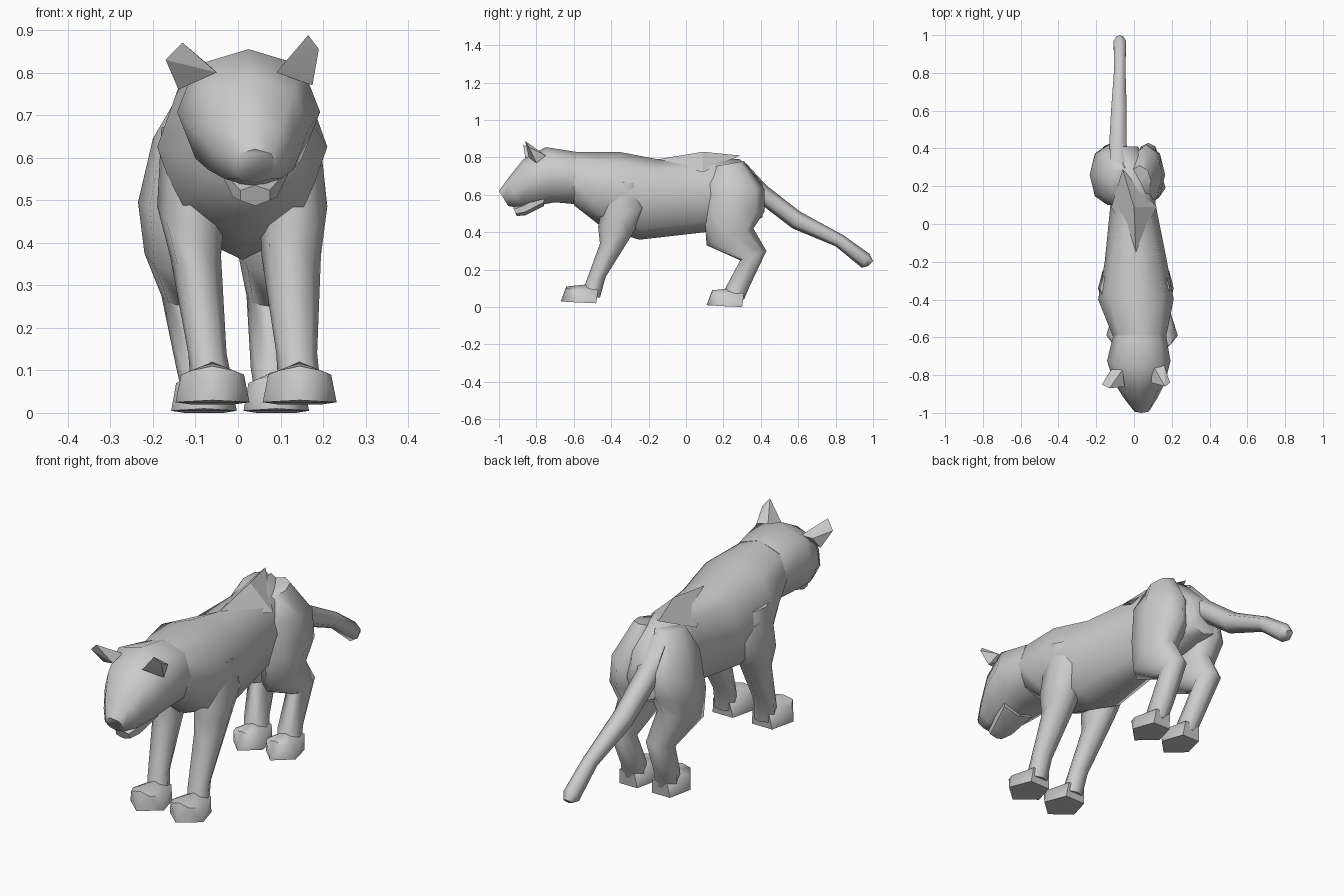
import bpy, bmesh, math


def finish(name, bm, angle):
    bmesh.ops.recalc_face_normals(bm, faces=bm.faces)
    me = bpy.data.meshes.new(name)
    bm.to_mesh(me)
    bm.free()
    ob = bpy.data.objects.new(name, me)
    bpy.context.collection.objects.link(ob)
    bpy.ops.object.select_all(action='DESELECT')
    ob.select_set(True)
    bpy.context.view_layer.objects.active = ob
    bpy.ops.object.shade_smooth_by_angle(angle=math.radians(angle))
    return ob


def loft(name, rings, sides=8, angle=62, square=1.0):
    """Each ring: first (y, z), opposite (y, z), centre x, half width."""
    bm = bmesh.new()
    loops = []
    for (ay, az), (by, bz), cx, rx in rings:
        loop = []
        for i in range(sides):
            t = 2 * math.pi * i / sides
            c, s = (math.copysign(abs(round(f(t), 6)) ** square, f(t))
                    for f in (math.cos, math.sin))
            loop.append(bm.verts.new((cx + rx * s,
                                      (ay + by) / 2 + (ay - by) / 2 * c,
                                      (az + bz) / 2 + (az - bz) / 2 * c)))
        loops.append(loop)
    for a, b in zip(loops, loops[1:]):
        for i in range(sides):
            j = (i + 1) % sides
            bm.faces.new((a[i], a[j], b[j], b[i]))
    bm.faces.new(loops[0])
    bm.faces.new(loops[-1])
    return finish(name, bm, angle)


def hull(name, pts, angle=60):
    bm = bmesh.new()
    for p in pts:
        bm.verts.new(p)
    bmesh.ops.convex_hull(bm, input=bm.verts)
    loose = [v for v in bm.verts if not v.link_faces]
    bmesh.ops.delete(bm, geom=loose, context='VERTS')
    return finish(name, bm, angle)


def paw(name, cx, y, z, w):
    pts = []
    for s in (-1, 1):
        pts += [(cx + s * w, y + 0.08, z + 0.005), (cx + s * w * 0.6, y + 0.19, z),
                (cx + s * w * 0.85, y + 0.08, z + 0.07),
                (cx + s * w * 0.55, y + 0.03, z + 0.08),
                (cx + s * w * 0.5, y + 0.20, z + 0.07)]
    pts += [(cx, y, z + 0.01), (cx, y + 0.03, z + 0.09), (cx, y + 0.13, z + 0.10)]
    hull(name, pts)


# Torso from neck to rump
loft("torso", [
    ((-0.60, 0.83), (-0.60, 0.545), 0.03, 0.14),
    ((-0.36, 0.83), (-0.44, 0.42), 0.01, 0.20),
    ((-0.15, 0.79), (-0.25, 0.36), 0.01, 0.165),
    ((0.10, 0.80), (0.10, 0.40), -0.005, 0.12),
    ((0.29, 0.79), (0.28, 0.42), -0.03, 0.13),
    ((0.41, 0.66), (0.41, 0.48), -0.06, 0.08)], square=0.9)

# Raised ridge over the hips
hull("hip_ridge", [(0.01, -0.15, 0.79), (-0.12, 0.09, 0.72), (0.12, 0.09, 0.72),
                   (0.0, 0.09, 0.83), (-0.06, 0.29, 0.81)], 15)

# Head and lower jaw
loft("head", [
    ((-0.59, 0.83), (-0.59, 0.55), 0.03, 0.14),
    ((-0.75, 0.855), (-0.70, 0.56), 0.025, 0.168),
    ((-0.87, 0.79), (-0.81, 0.54), 0.03, 0.135),
    ((-0.95, 0.69), (-0.89, 0.53), 0.035, 0.09),
    ((-1.00, 0.62), (-0.95, 0.54), 0.04, 0.05)], square=0.85)
loft("lower_jaw", [
    ((-0.76, 0.62), (-0.76, 0.54), 0.04, 0.09),
    ((-0.87, 0.56), (-0.86, 0.49), 0.04, 0.06),
    ((-0.925, 0.535), (-0.905, 0.487), 0.04, 0.04)], 6)

# Ears
hull("left_ear", [(-0.17, -0.85, 0.83), (-0.13, -0.87, 0.87), (-0.05, -0.86, 0.80),
                  (-0.14, -0.80, 0.76), (-0.12, -0.77, 0.81), (-0.06, -0.77, 0.81)], 20)
hull("right_ear", [(0.19, -0.84, 0.855), (0.165, -0.86, 0.888), (0.09, -0.84, 0.80),
                   (0.175, -0.80, 0.77), (0.16, -0.75, 0.81), (0.10, -0.75, 0.81)], 20)

# Front legs: shared side profile, own x placement per side
front_profile = [((-0.42, 0.68), (-0.26, 0.66)), ((-0.47, 0.43), (-0.21, 0.54)),
                 ((-0.46, 0.34), (-0.28, 0.40)), ((-0.54, 0.12), (-0.43, 0.16)),
                 ((-0.55, 0.06), (-0.46, 0.05))]
front_x = {"left": [(-0.12, 0.06), (-0.11, 0.08), (-0.10, 0.06), (-0.072, 0.045), (-0.06, 0.05)],
           "right": [(0.13, 0.06), (0.13, 0.08), (0.125, 0.07), (0.138, 0.048), (0.145, 0.05)]}
for side, xs in front_x.items():
    loft(side + "_front_leg", [(*p, *x) for p, x in zip(front_profile, xs)])
    paw(side + "_front_paw", xs[-1][0], -0.67, 0.02, 0.087)

# Hind legs: haunch, knee, hock and shin
hind_profile = [((0.14, 0.75), (0.31, 0.78)), ((0.10, 0.66), (0.42, 0.63)),
                ((0.10, 0.48), (0.42, 0.51)), ((0.11, 0.33), (0.36, 0.42)),
                ((0.29, 0.25), (0.43, 0.30)), ((0.21, 0.10), (0.34, 0.11)),
                ((0.20, 0.04), (0.31, 0.04))]
hind_x = {"left": [(-0.07, 0.06), (-0.115, 0.085), (-0.14, 0.095), (-0.135, 0.085),
                   (-0.12, 0.06), (-0.095, 0.05), (-0.08, 0.05)],
          "right": [(0.03, 0.06), (0.065, 0.085), (0.07, 0.095), (0.075, 0.075),
                    (0.075, 0.055), (0.08, 0.05), (0.09, 0.05)]}
for side, xs in hind_x.items():
    loft(side + "_hind_leg", [(*p, *x) for p, x in zip(hind_profile, xs)])
    paw(side + "_hind_paw", xs[-1][0], 0.11, 0.0, 0.077)

# Tail
loft("tail", [
    ((0.32, 0.77), (0.36, 0.60), -0.07, 0.06),
    ((0.43, 0.65), (0.40, 0.55), -0.085, 0.053),
    ((0.61, 0.51), (0.57, 0.42), -0.08, 0.048),
    ((0.84, 0.385), (0.80, 0.325), -0.075, 0.034),
    ((0.98, 0.285), (0.94, 0.21), -0.075, 0.038),
    ((1.00, 0.245), (0.975, 0.22), -0.075, 0.02)], 6)
